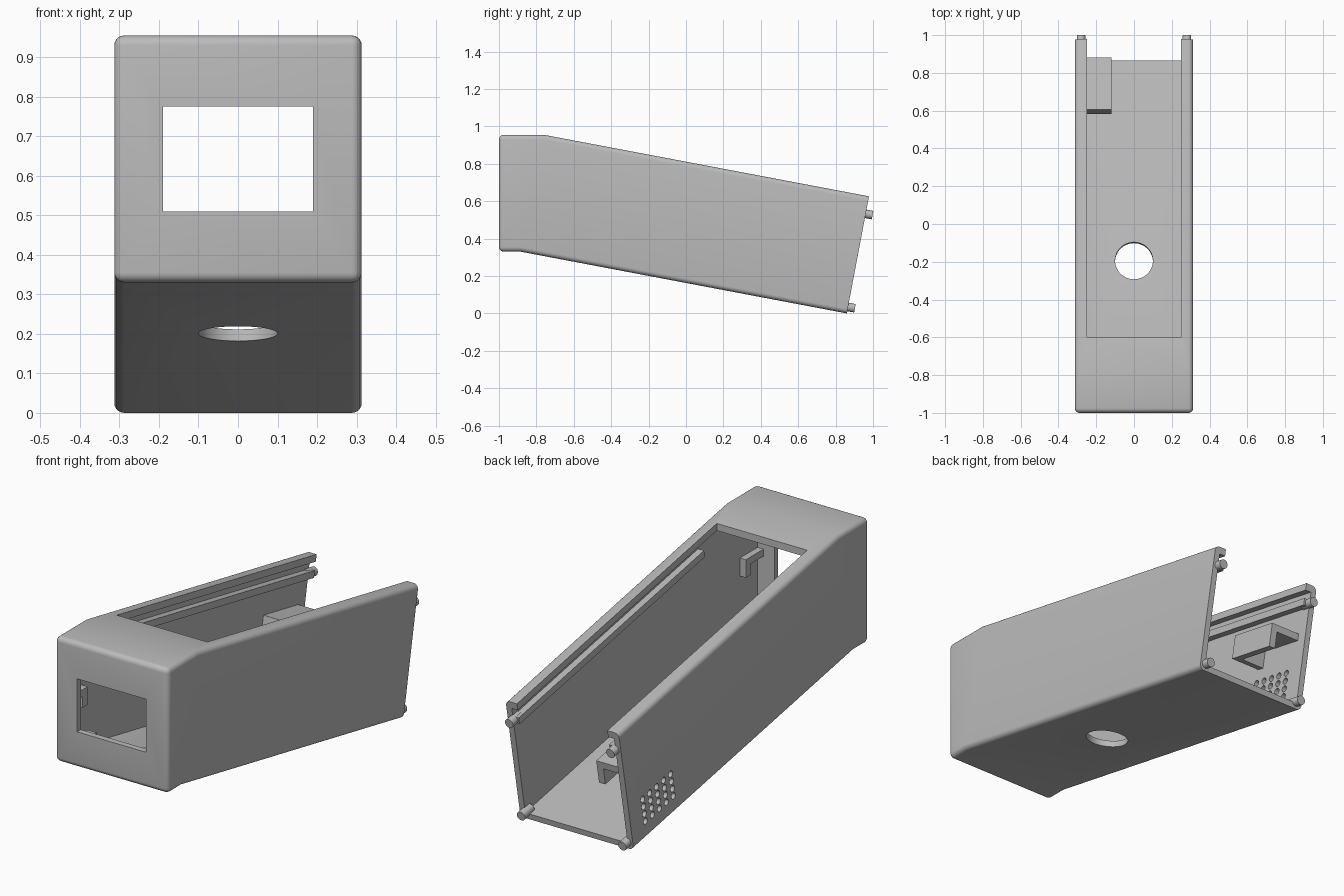
import bpy, bmesh
from math import sin, cos, atan2
from mathutils import Matrix, Vector

if "Cube" in bpy.data.objects:
    bpy.data.objects.remove(bpy.data.objects["Cube"])

grey = bpy.data.materials.new("plain_grey")
grey.use_nodes = True
GREY = (0.5, 0.5, 0.5, 1)
grey.diffuse_color = GREY
grey.node_tree.nodes["Principled BSDF"].inputs["Base Color"].default_value = GREY

TILT = 0.187      # slope of the long rear section
BACK = 0.86       # y of the lower rear edge
DEPTH = 0.637     # height across the sloped section
HALF = 0.313      # half width
WALL = 0.03
INNER = HALF - WALL


def sloped(x, u, v):
    """u runs forward along the floor, v rises square to it."""
    return Vector((x, BACK - u * cos(TILT) + v * sin(TILT),
                   u * sin(TILT) + v * cos(TILT)))


def straight(x, y, z):
    return Vector((x, y, z))


def finish(name, bm):
    bmesh.ops.recalc_face_normals(bm, faces=bm.faces)
    mesh = bpy.data.meshes.new(name)
    bm.to_mesh(mesh)
    bm.free()
    mesh.materials.append(grey)
    obj = bpy.data.objects.new(name, mesh)
    bpy.context.collection.objects.link(obj)
    return obj


def boxes(name, ranges, place=straight):
    bm = bmesh.new()
    for spans in ranges:
        for v in bmesh.ops.create_cube(bm, size=1)["verts"]:
            v.co = place(*[lo if c < 0 else hi for c, (lo, hi) in zip(v.co, spans)])
    return finish(name, bm)


def cylinders(name, centres, radius, length, axis, sides):
    bm = bmesh.new()
    turn = Vector((0, 0, 1)).rotation_difference(axis).to_matrix().to_4x4()
    for c in centres:
        bmesh.ops.create_cone(bm, cap_ends=True, segments=sides, radius1=radius,
                              radius2=radius, depth=length,
                              matrix=Matrix.Translation(c) @ turn)
    return finish(name, bm)


def side_prism(points, half):
    """Extrude a y-z outline across the width."""
    bm = bmesh.new()
    face = bm.faces.new([bm.verts.new((-half, y, z)) for y, z in points])
    new = bmesh.ops.extrude_face_region(bm, geom=[face])["geom"]
    bmesh.ops.translate(bm, vec=(2 * half, 0, 0),
                        verts=[g for g in new if isinstance(g, bmesh.types.BMVert)])
    bmesh.ops.recalc_face_normals(bm, faces=bm.faces)
    return bm


def outline(inset, rear_u, top_v):
    """Side outline: level nose, then a section sloping down to the rear."""
    low, high = 0.33 + inset, 0.955 - inset

    def kink(v, z):
        return sloped(0, (z - v * cos(TILT)) / sin(TILT), v)
    pts = [Vector((0, -1 + inset, low)), kink(inset, low), sloped(0, rear_u, inset),
           sloped(0, rear_u, top_v), kink(top_v, high), Vector((0, -1 + inset, high))]
    return [(p.y, p.z) for p in pts]


def cut(target, cutter):
    cutter.hide_render = True
    mod = target.modifiers.new("cut", "BOOLEAN")
    mod.operation, mod.solver, mod.object = "DIFFERENCE", "EXACT", cutter
    bpy.context.view_layer.objects.active = target
    bpy.ops.object.modifier_apply(modifier=mod.name)
    bpy.data.objects.remove(cutter)


def smooth(obj):
    bpy.ops.object.select_all(action="DESELECT")
    obj.select_set(True)
    bpy.context.view_layer.objects.active = obj
    bpy.ops.object.shade_smooth_by_angle(angle=0.5)


# Outer housing: rounded everywhere except round the open rear
bm = side_prism(outline(0, 0, DEPTH), HALF)
rear = max(bm.faces, key=lambda f: f.normal.y)
edges = [e for e in bm.edges if e.calc_face_angle() > 0.5 and rear not in e.link_faces]
bmesh.ops.bevel(bm, geom=edges, offset=0.025, segments=5, profile=0.5, affect="EDGES")
housing = finish("housing", bm)

# Hollow interior, open at the rear
cut(housing, finish("cavity", side_prism(outline(WALL, -0.2, DEPTH - 0.035), INNER)))
# Lid opening between the two top lips
cut(housing, boxes("lid_opening", [((-0.25, 0.25), (-0.6, 1.3), (0.47, 1.2))]))
# Screen window in the front
cut(housing, boxes("window", [((-0.19, 0.19), (-1.1, -0.95), (0.51, 0.775))]))
# Round hole in the floor
up = sloped(0, 0, 1) - sloped(0, 0, 0)
floor_u = (BACK + 0.2) / cos(TILT)
cut(housing, cylinders("floor_hole", [sloped(0, floor_u, 0.015)], 0.1, 0.12, up, 48))
# Vent grid in the right wall
vents = [sloped(-HALF + 0.015, 0.112 + 0.056 * i, 0.09 + 0.04 * j)
         for i in range(5) for j in range(4)]
cut(housing, cylinders("vents", vents, 0.016, 0.1, Vector((1, 0, 0)), 16))
smooth(housing)

# Lid rails, clips and pegs on both sides
for side, s in (("left", 1), ("right", -1)):
    def span(a, b):
        return tuple(sorted((s * a, s * b)))
    boxes(side + "_lid_rail", [(span(0.25, 0.29), (0, 1.49), (0.525, 0.56))], sloped)
    boxes(side + "_screen_clip", [
        (span(0.25, 0.29), (-0.98, -0.83), (0.62, 0.655)),
        (span(0.25, 0.29), (-0.87, -0.83), (0.565, 0.62))])
    boxes(side + "_lower_clip", [(span(0.13, 0.18), (-0.98, -0.93), (0.46, 0.495))])
    pegs = cylinders(side + "_rear_pegs",
                     [sloped(s * 0.28, 0, v) for v in (0.035, 0.542)],
                     0.023, 0.075, sloped(0, -1, 0) - sloped(0, 0, 0), 20)
    smooth(pegs)

# Channel shaped holder on the right wall
boxes("wall_holder", [
    ((-0.29, -0.12), (0.055, 0.335), (0.365, 0.4)),
    ((-0.155, -0.12), (0.055, 0.335), (0.28, 0.365)),
    ((-0.29, -0.155), (0.3, 0.335), (0.28, 0.365))], sloped)
